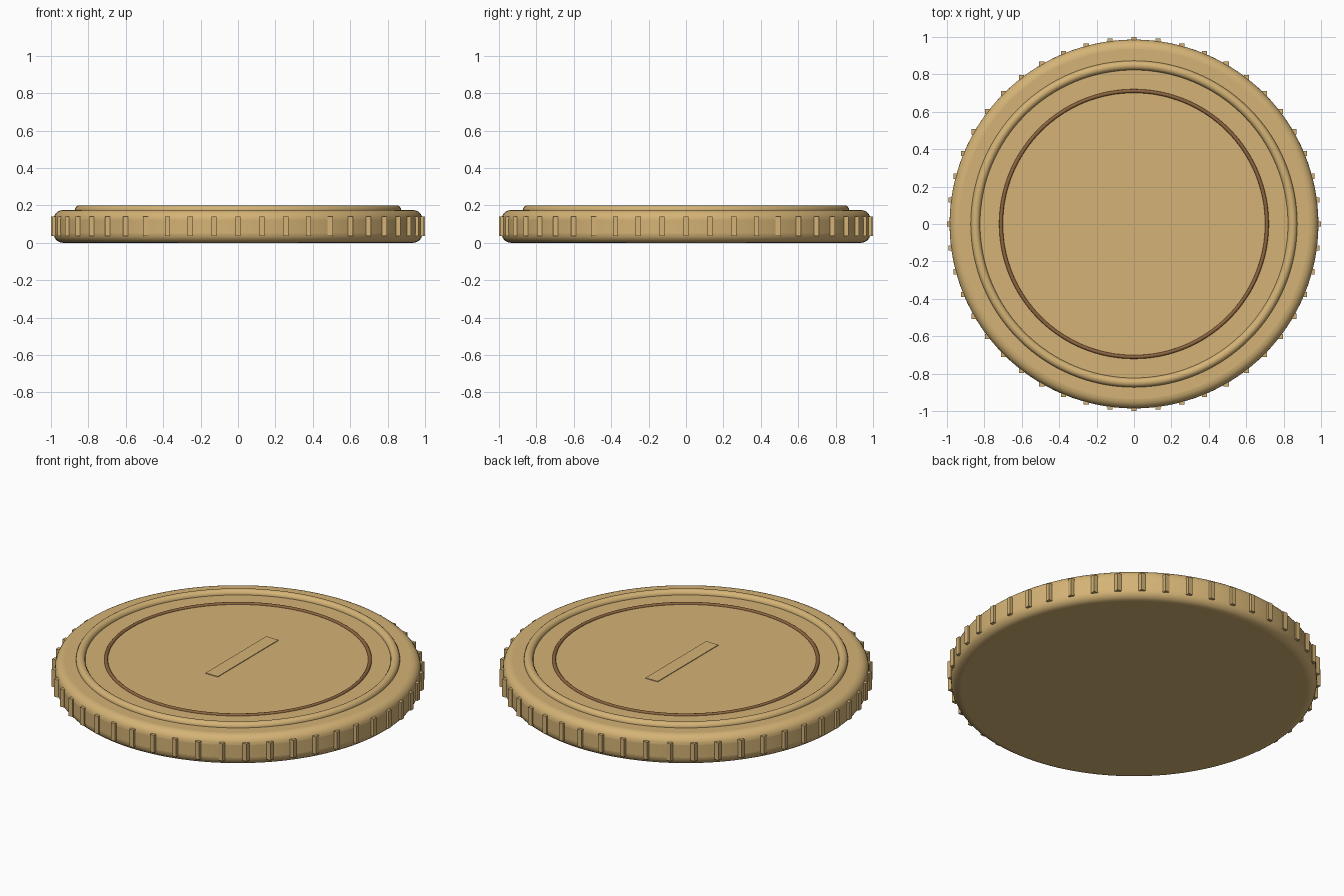
import bpy, bmesh, math
from mathutils import Matrix

cube = bpy.data.objects.get("Cube")
if cube:
    bpy.data.objects.remove(cube)

SEGMENTS = 128
RIDGES = 48
LID_RADIUS = 0.986
LID_TOP = 0.175


def material(name, color):
    m = bpy.data.materials.new(name)
    m.use_nodes = True
    m.diffuse_color = (*color, 1)
    m.node_tree.nodes["Principled BSDF"].inputs["Base Color"].default_value = (*color, 1)
    return m


tan = material("tan", (0.66, 0.45, 0.18))
brown = material("brown", (0.27, 0.13, 0.05))


def finish(obj, name, mat, smooth=True):
    obj.name = name
    obj.data.materials.append(mat)
    if smooth:
        bpy.ops.object.shade_smooth_by_angle(angle=math.radians(40))


def torus(name, radius, thickness, mat):
    bpy.ops.mesh.primitive_torus_add(
        location=(0, 0, LID_TOP), major_radius=radius, minor_radius=thickness,
        major_segments=SEGMENTS, minor_segments=16)
    finish(bpy.context.object, name, mat)


# Round lid with softened top and bottom edges
bpy.ops.mesh.primitive_cylinder_add(
    vertices=SEGMENTS, radius=LID_RADIUS, depth=LID_TOP, location=(0, 0, LID_TOP / 2))
lid = bpy.context.object
bevel = lid.modifiers.new("soft_edges", "BEVEL")
bevel.width = 0.05
bevel.segments = 6
bevel.limit_method = "ANGLE"
bevel.angle_limit = math.radians(40)
finish(lid, "lid_body", tan)

# Raised rim and inlaid ring
torus("raised_rim", 0.848, 0.025, tan)
torus("inner_ring", 0.711, 0.01, brown)

# Low bar on the top face
bpy.ops.mesh.primitive_cube_add(size=1, location=(0, 0.038, LID_TOP))
bar = bpy.context.object
bar.scale = (0.08, 0.57, 0.008)
finish(bar, "top_bar", tan, smooth=False)

# Square grip ridges around the side, all facing the same way
bm = bmesh.new()
for i in range(RIDGES):
    a = math.tau * i / RIDGES
    place = Matrix.Translation((0.9865 * math.cos(a), 0.9865 * math.sin(a), 0.088))
    bmesh.ops.create_cube(bm, size=1, matrix=place @ Matrix.Diagonal((0.027, 0.027, 0.104, 1)))
mesh = bpy.data.meshes.new("grip_ridges")
bm.to_mesh(mesh)
bm.free()
ridges = bpy.data.objects.new("grip_ridges", mesh)
bpy.context.collection.objects.link(ridges)
finish(ridges, "grip_ridges", tan, smooth=False)
